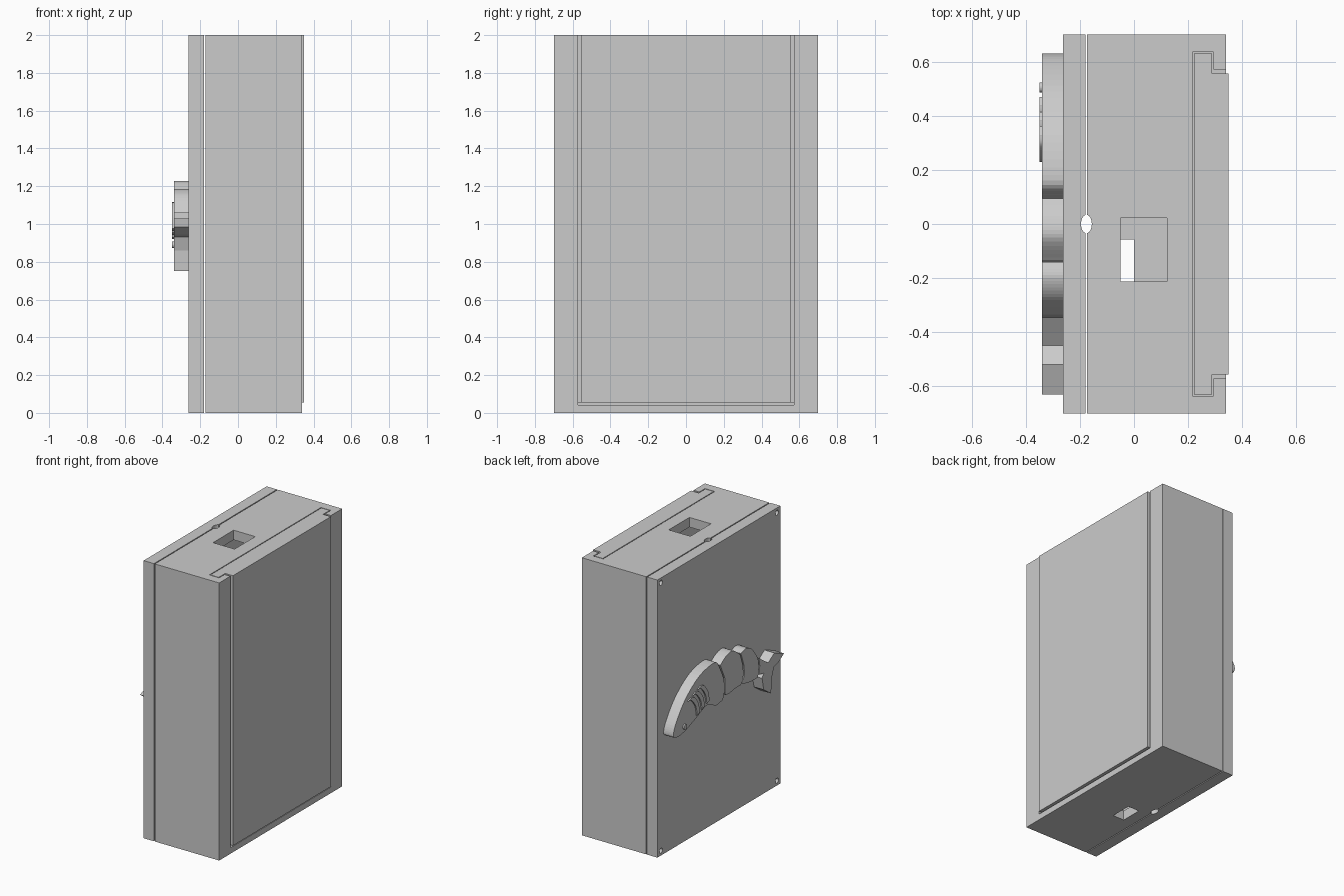
import bpy, bmesh, math

if "Cube" in bpy.data.objects:
    bpy.data.objects.remove(bpy.data.objects["Cube"])


def finish(name, bm):
    bmesh.ops.recalc_face_normals(bm, faces=bm.faces)
    me = bpy.data.meshes.new(name)
    bm.to_mesh(me)
    bm.free()
    ob = bpy.data.objects.new(name, me)
    bpy.context.collection.objects.link(ob)
    return ob


def prism(name, pts, lo, hi, axis):
    """Extrude a flat outline: axis 'x' takes (y, z) points, axis 'z' takes (x, y)."""
    place = (lambda p, h: (h, *p)) if axis == 'x' else (lambda p, h: (*p, h))
    bm = bmesh.new()
    base = bm.faces.new([bm.verts.new(place(p, lo)) for p in pts])
    top = bmesh.ops.extrude_face_region(bm, geom=[base])['geom']
    for v in (g for g in top if isinstance(g, bmesh.types.BMVert)):
        v.co['xyz'.index(axis)] = hi
    return finish(name, bm)


def box(name, x0, x1, y0, y1, z0, z1):
    return prism(name, [(x0, y0), (x1, y0), (x1, y1), (x0, y1)], z0, z1, 'z')


def ellipse(cx, cy, rx, ry, n=24):
    return [(cx + rx * math.cos(2 * math.pi * i / n),
             cy + ry * math.sin(2 * math.pi * i / n)) for i in range(n)]


def smooth(pts, steps=6):
    """Catmull-Rom through open points."""
    p = [pts[0]] + pts + [pts[-1]]
    out = []
    for i in range(1, len(p) - 2):
        a, b, c, d = p[i - 1:i + 3]
        for s in range(steps):
            t = s / steps
            out.append(tuple(0.5 * (2 * b[k] + (c[k] - a[k]) * t
                             + (2 * a[k] - 5 * b[k] + 4 * c[k] - d[k]) * t * t
                             + (3 * b[k] - a[k] - 3 * c[k] + d[k]) * t ** 3) for k in (0, 1)))
    return out + [pts[-1]]


def cut(ob, cutter):
    cutter.hide_render = True
    m = ob.modifiers.new("cut", 'BOOLEAN')
    m.operation = 'DIFFERENCE'
    m.solver = 'EXACT'
    m.object = cutter
    bpy.context.view_layer.objects.active = ob
    bpy.ops.object.modifier_apply(modifier=m.name)
    bpy.data.objects.remove(cutter)


# Hollow case with a T-shaped slot and openings at top and bottom
case = box("case", -0.173, 0.34, -0.7, 0.7, 0, 2)
cut(case, box("cavity", -0.10, 0.18, -0.6, 0.6, 0.07, 1.93))
cut(case, box("access", 0.15, 0.25, -0.53, 0.53, 0.1, 1.93))
slot = [(0.216, -0.636), (0.294, -0.636), (0.294, -0.572), (0.5, -0.572),
        (0.5, 0.572), (0.294, 0.572), (0.294, 0.636), (0.216, 0.636)]
cut(case, prism("slot", slot, 0.043, 2.2, 'z'))
cut(case, box("top_opening", -0.05, 0.122, -0.213, 0.022, 1.9, 2.2))
cut(case, box("bottom_opening", -0.09, 0.0, -0.213, -0.058, -0.2, 0.1))

# Sliding panel
panel = [(0.222, -0.631), (0.288, -0.631), (0.288, -0.557), (0.35, -0.557),
         (0.35, 0.557), (0.288, 0.557), (0.288, 0.631), (0.222, 0.631)]
prism("sliding_panel", panel, 0.055, 2, 'z')

# Back plate, cord channel shared with the case, corner screw holes
plate = box("back_plate", -0.262, -0.18, -0.7, 0.7, 0, 2)
for part in (case, plate):
    cut(part, prism("cord_channel", ellipse(-0.176, 0, 0.02, 0.034), -0.2, 2.2, 'z'))
    for y in (-0.66, 0.66):
        for z in (0.035, 1.965):
            cut(part, prism("screw_hole", ellipse(y, z, 0.018, 0.018, 16), -0.4, -0.12, 'x'))

# Shrimp relief: shell, two body segments and the tail fan
X0, X1 = -0.34, -0.2621
shell_top = smooth([(0.60, 0.845), (0.63, 0.87), (0.60, 0.95), (0.49, 1.085),
                    (0.33, 1.19), (0.16, 1.22), (0.107, 1.17)])
shell_back = smooth([(0.107, 1.17), (0.055, 1.06), (0.05, 0.96), (0.07, 0.915)])
shell_low = smooth([(0.07, 0.915), (0.14, 0.905), (0.20, 0.93), (0.26, 0.945),
                    (0.36, 0.905), (0.48, 0.86), (0.55, 0.845)])
prism("shrimp_shell", shell_top + shell_back[1:] + shell_low[1:], X0, X1, 'x')

seg_a = smooth([(0.095, 1.175), (0.03, 1.215), (-0.05, 1.225), (-0.133, 1.165)])
seg_a += smooth([(-0.165, 1.07), (-0.165, 0.99), (-0.14, 0.945)])
seg_a += smooth([(-0.07, 0.945), (0.0, 0.935), (0.04, 0.95), (0.042, 1.06)])
prism("shrimp_segment_front", seg_a, X0, X1, 'x')

seg_b = smooth([(-0.14, 1.17), (-0.20, 1.185), (-0.27, 1.15), (-0.335, 1.06)])
seg_b += smooth([(-0.345, 1.0), (-0.335, 0.925)])
seg_b += smooth([(-0.25, 0.925), (-0.155, 0.95), (-0.178, 1.0), (-0.175, 1.07)])
prism("shrimp_segment_rear", seg_b, X0, X1, 'x')

tail = [(-0.345, 1.06), (-0.40, 1.02), (-0.45, 0.985), (-0.52, 1.03), (-0.63, 0.985),
        (-0.57, 0.945), (-0.515, 0.93), (-0.49, 0.86), (-0.483, 0.752),
        (-0.40, 0.81), (-0.38, 0.90), (-0.40, 0.93), (-0.345, 0.94), (-0.355, 1.0)]
prism("shrimp_tail", tail, X0, X1, 'x')

# Raised gill ridges and eye
for i in range(3):
    dy, dz = 0.055 * i, 0.022 * i
    outer = smooth([(0.47 - dy, 1.06 + dz), (0.43 - dy, 1.05 + dz),
                    (0.385 - dy, 0.99 + dz), (0.37 - dy, 0.92 + dz)])
    inner = [(y - 0.03, z + 0.012) for y, z in reversed(outer)]
    prism("gill_ridge", outer + inner, -0.349, -0.335, 'x')
prism("eye", ellipse(0.505, 0.89, 0.018, 0.018), -0.35, -0.335, 'x')
